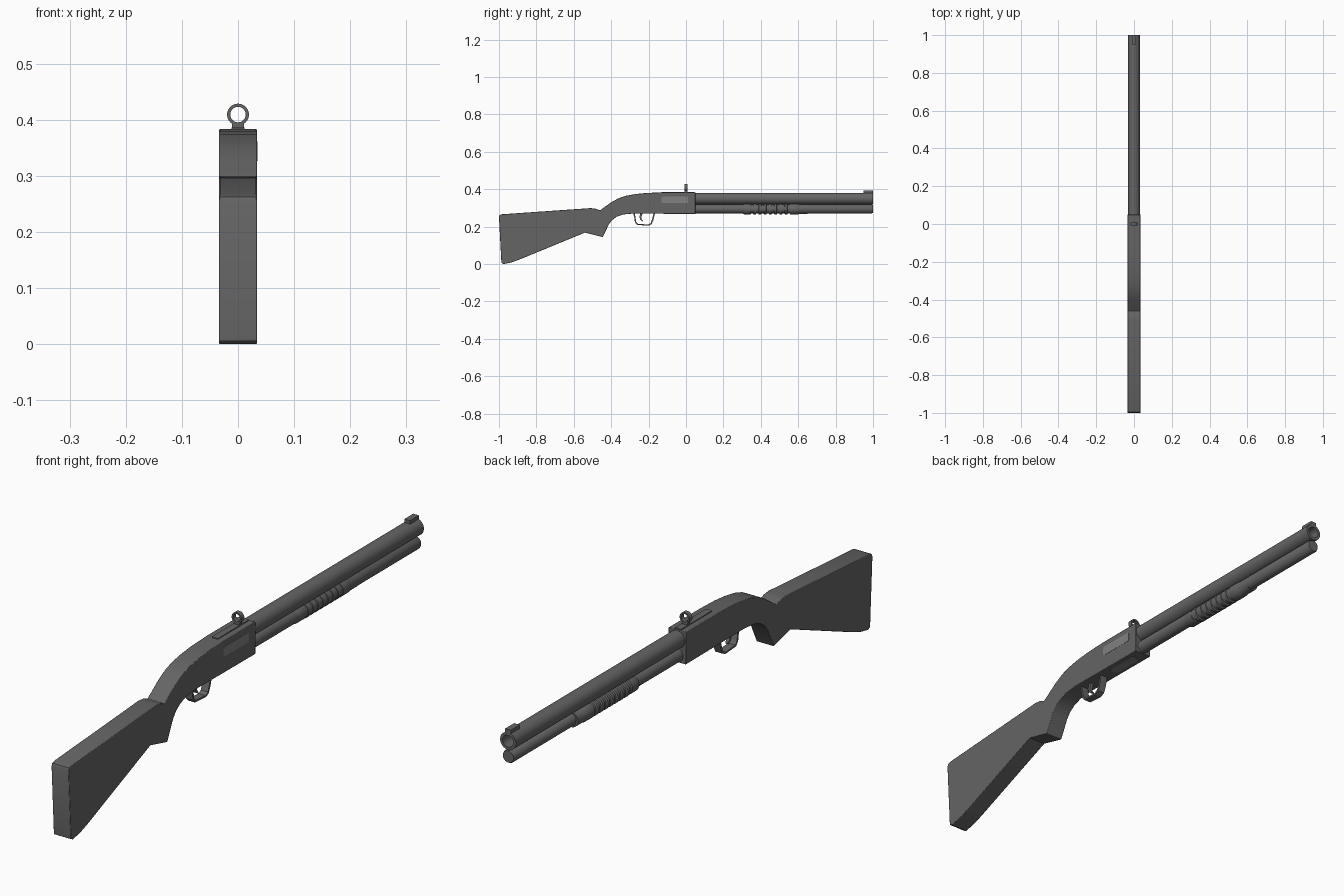
import bpy, bmesh, math

if "Cube" in bpy.data.objects:
    bpy.data.objects.remove(bpy.data.objects["Cube"])


def material(name, v):
    m = bpy.data.materials.new(name)
    m.diffuse_color = (v, v, v, 1)
    m.use_nodes = True
    m.node_tree.nodes["Principled BSDF"].inputs["Base Color"].default_value = m.diffuse_color
    return m


dark, light = material("dark_steel", 0.13), material("light_steel", 0.22)


def finish(bm, name, smooth=True, mat=dark):
    bmesh.ops.recalc_face_normals(bm, faces=bm.faces)
    me = bpy.data.meshes.new(name)
    bm.to_mesh(me)
    bm.free()
    me.materials.append(mat)
    ob = bpy.data.objects.new(name, me)
    bpy.context.collection.objects.link(ob)
    bpy.ops.object.select_all(action='DESELECT')
    ob.select_set(True)
    bpy.context.view_layer.objects.active = ob
    if smooth:
        bpy.ops.object.shade_smooth_by_angle(angle=math.radians(30))
    return ob


def extrude(name, pts, lo, hi, axis=0, bevel=0.0, mat=dark):
    """Solid from a 2D profile: axis 0 takes (y, z) along x, axis 2 takes (y, x) along z."""
    bm = bmesh.new()
    co = lambda u, v, t: (t, u, v) if axis == 0 else (v, u, t)
    a = [bm.verts.new(co(u, v, lo)) for u, v in pts]
    b = [bm.verts.new(co(u, v, hi)) for u, v in pts]
    bm.faces.new(a)
    bm.faces.new(b)
    for i in range(len(pts)):
        j = (i + 1) % len(pts)
        bm.faces.new((a[i], a[j], b[j], b[i]))
    ob = finish(bm, name, True, mat)
    if bevel:
        m = ob.modifiers.new("soft_edges", 'BEVEL')
        m.width, m.segments, m.limit_method = bevel, 2, 'ANGLE'
        m.angle_limit = math.radians(50)
    return ob


def lathe(name, pts, x, z, n=32, closed=False):
    """Revolve (y, radius) points around an axis parallel to y."""
    bm = bmesh.new()
    rings = [[bm.verts.new((x + r * math.cos(2 * math.pi * k / n), y,
                            z + r * math.sin(2 * math.pi * k / n)))
              for k in range(n)] for y, r in pts]
    pairs = list(zip(rings, rings[1:]))
    if closed:
        pairs.append((rings[-1], rings[0]))
    else:
        bm.faces.new(rings[0])
        bm.faces.new(rings[-1])
    for a, b in pairs:
        for k in range(n):
            m = (k + 1) % n
            bm.faces.new((a[k], a[m], b[m], b[k]))
    return finish(bm, name)


def box(name, lo, hi):
    bm = bmesh.new()
    bmesh.ops.create_cube(bm, size=1)
    for v in bm.verts:
        v.co = [(l + h) / 2 + c * (h - l) for l, h, c in zip(lo, hi, v.co)]
    return finish(bm, name, False)


def rounded(u0, u1, v0, v1, r, n=6):
    """Rectangle outline with rounded corners."""
    corners = [(u1 - r, v1 - r), (u0 + r, v1 - r), (u0 + r, v0 + r), (u1 - r, v0 + r)]
    return [(u + r * math.cos(math.pi / 2 * (q + i / n)),
             v + r * math.sin(math.pi / 2 * (q + i / n)))
            for q, (u, v) in enumerate(corners) for i in range(n + 1)]


# Butt stock, grip and receiver in one continuous side profile
extrude("stock_and_receiver", [
    (-0.987, 0.006), (-0.975, 0.0), (-0.935, 0.008), (-0.89, 0.024), (-0.54, 0.168),
    (-0.445, 0.144), (-0.412, 0.213), (-0.395, 0.235), (-0.37, 0.253),
    (-0.335, 0.265), (-0.28, 0.27), (0.05, 0.268), (0.05, 0.383), (-0.13, 0.383),
    (-0.21, 0.38), (-0.27, 0.374), (-0.32, 0.365), (-0.36, 0.352), (-0.40, 0.330),
    (-0.46, 0.287), (-0.485, 0.296), (-0.51, 0.299), (-0.985, 0.266),
    (-0.996, 0.262), (-1.0, 0.252)], -0.034, 0.034, bevel=0.002)

# Barrel with open bore, and magazine tube
lathe("barrel", [(0.04, 0.031), (1.0, 0.031), (1.0, 0.021), (0.9, 0.021)], 0, 0.350)
lathe("magazine_tube", [(0.04, 0.0235), (0.993, 0.0235), (0.999, 0.021)], 0, 0.2945)

# Ribbed pump grip around the tube
pump = [(0.305, 0.026), (0.31, 0.028), (0.345, 0.028)]
for i in range(8):
    y = 0.345 + i * 0.028
    pump += [(y + 0.003, 0.024), (y + 0.013, 0.024), (y + 0.016, 0.029), (y + 0.028, 0.029)]
pump += [(0.60, 0.0285), (0.605, 0.0265), (0.65, 0.0265)]
lathe("pump_grip", pump, -0.004, 0.294)

# Sights: front block, rear ring with stem, and top strip
box("front_sight", (-0.011, 0.95, 0.37), (0.011, 1.0, 0.392))
lathe("rear_ring_sight", [(-0.008, 0.0195), (0.008, 0.0195), (0.008, 0.0138),
                          (-0.008, 0.0138)], 0, 0.409, 32, True)
box("rear_sight_stem", (-0.011, -0.008, 0.38), (0.011, 0.008, 0.393))
box("sight_strip", (-0.012, -0.13, 0.38), (0.012, 0.045, 0.386))

# Ejection port plate on the right side, loading port plate underneath
extrude("ejection_port", rounded(-0.13, 0.012, 0.326, 0.361, 0.006), 0.030, 0.0348, mat=light)
extrude("loading_port", rounded(-0.12, 0.012, -0.017, 0.017, 0.0165), 0.2665, 0.275, 2, mat=light)

# Trigger guard strap: outer path and inner path joined into one profile
outer = [(-0.282, 0.272), (-0.277, 0.250), (-0.273, 0.223), (-0.261, 0.209),
         (-0.20, 0.205), (-0.184, 0.213), (-0.174, 0.236), (-0.165, 0.272)]
inner = [(-0.173, 0.272), (-0.181, 0.240), (-0.189, 0.219), (-0.202, 0.211),
         (-0.257, 0.215), (-0.266, 0.226), (-0.270, 0.250), (-0.274, 0.272)]
extrude("trigger_guard", outer + inner, -0.014, 0.014)

# Curved trigger
extrude("trigger", [(-0.245, 0.272), (-0.249, 0.25), (-0.243, 0.235), (-0.230, 0.226),
                    (-0.229, 0.230), (-0.237, 0.240), (-0.239, 0.25), (-0.232, 0.272)],
        -0.006, 0.006)
